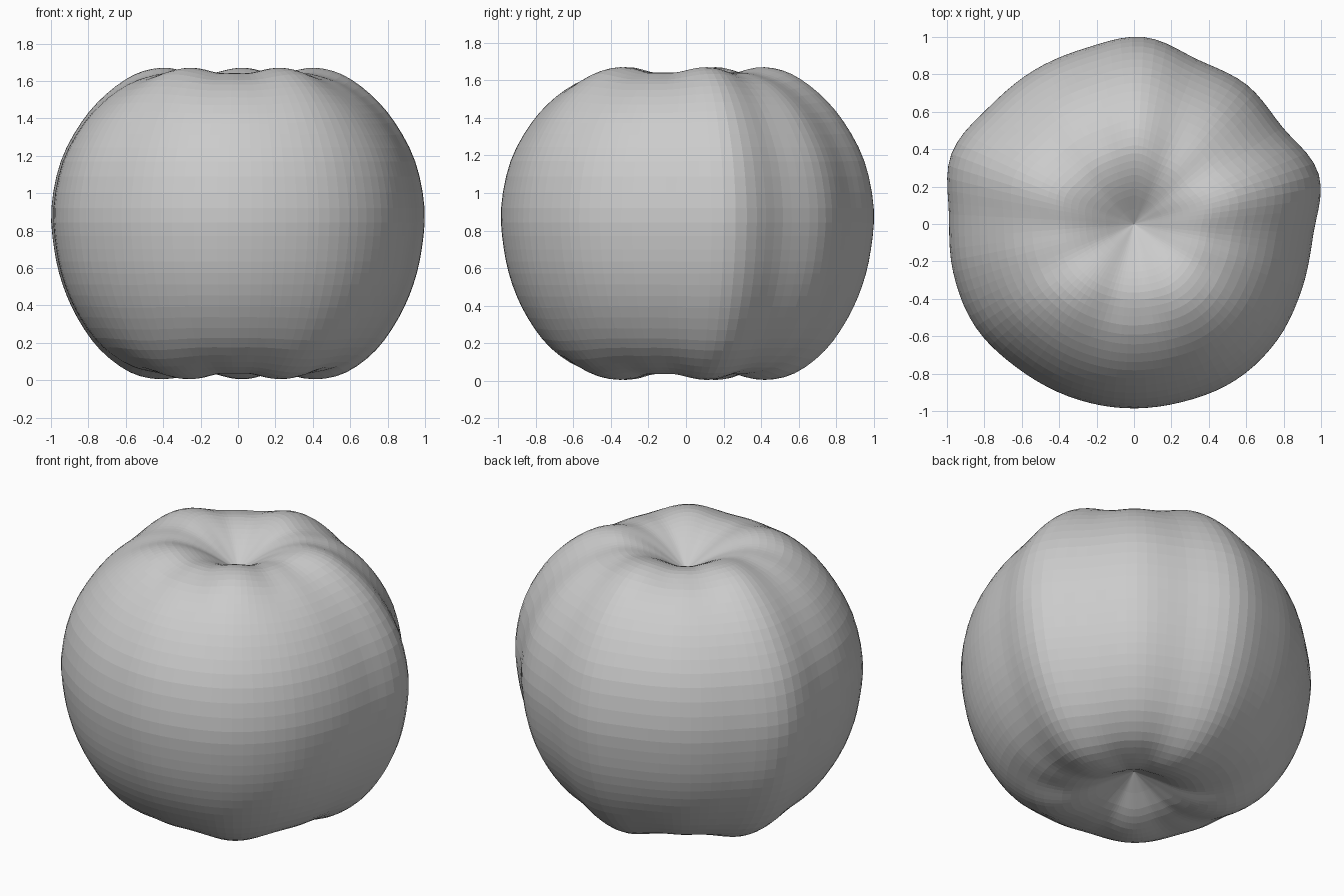
import bpy
import bmesh
from math import cos, sin, radians, tau
from mathutils import Vector

cube = bpy.data.objects.get("Cube")
if cube:
    bpy.data.objects.remove(cube, do_unlink=True)

SEGMENTS = 100
ROWS = 54
START = radians(15)

# Half section from the bottom dimple to the top dimple (radius, height)
PROFILE = [Vector(p) for p in (
    (0, .18), (.13, .11), (.27, .035), (.42, .005), (.58, .04), (.74, .16),
    (.86, .33), (.94, .51), (.985, .7), (1, .92), (.95, 1.17), (.84, 1.38),
    (.71, 1.53), (.56, 1.635), (.42, 1.67), (.3, 1.65), (.19, 1.6),
    (.08, 1.53), (0, 1.48))]

# Girth around the fruit, alternating between ridges and hollows
GIRTH = [1.022, .947, .957, .942, 1, .975, .98, .995, 1.045, .99,
         1, 1.01, .99, .985, .985, .985, .995, .985, .962, .96]


def spline(points, t, closed=False):
    """Smooth interpolation through points, t running from 0 to 1."""
    n = len(points)
    spans = n if closed else n - 1
    i = min(int(t * spans), spans - 1)
    f = t * spans - i

    def at(k):
        return points[k % n] if closed else points[max(0, min(k, n - 1))]

    a, b, c, d = (at(i + k) for k in (-1, 0, 1, 2))
    return b + (c - a) * (f / 2) + (a * 2 - b * 5 + c * 4 - d) * (f * f / 2) \
        + (b * 3 - a - c * 3 + d) * (f ** 3 / 2)


def hollow(turn):
    """Depth of the five lobed hollows, with a small rib in each."""
    wave = .5 - .5 * cos(5 * turn)
    return wave - .35 * wave ** 4


def skin_point(row, seg):
    turn = tau * seg / SEGMENTS
    r, z = spline(PROFILE, row / ROWS)
    rim = max(0, 1 - abs(r - .5) / .5) * abs(z - .85) / .82
    depth = hollow(turn) * rim
    r *= spline(GIRTH, seg / SEGMENTS, True) - .03 * depth
    z += .055 * depth * (-1 if z > .85 else 1)
    return r * cos(turn + START), r * sin(turn + START), z


# Fruit body
bm = bmesh.new()
bottom = bm.verts.new((0, 0, PROFILE[0].y))
top = bm.verts.new((0, 0, PROFILE[-1].y))
rings = [[bm.verts.new(skin_point(row, seg)) for seg in range(SEGMENTS)]
         for row in range(1, ROWS)]
for s in range(SEGMENTS):
    e = (s + 1) % SEGMENTS
    bm.faces.new((bottom, rings[0][e], rings[0][s]))
    bm.faces.new((top, rings[-1][s], rings[-1][e]))
    for low, high in zip(rings, rings[1:]):
        bm.faces.new((low[s], low[e], high[e], high[s]))
mesh = bpy.data.meshes.new("fruit_body")
bm.to_mesh(mesh)
bm.free()
body = bpy.data.objects.new("fruit_body", mesh)
bpy.context.collection.objects.link(body)
